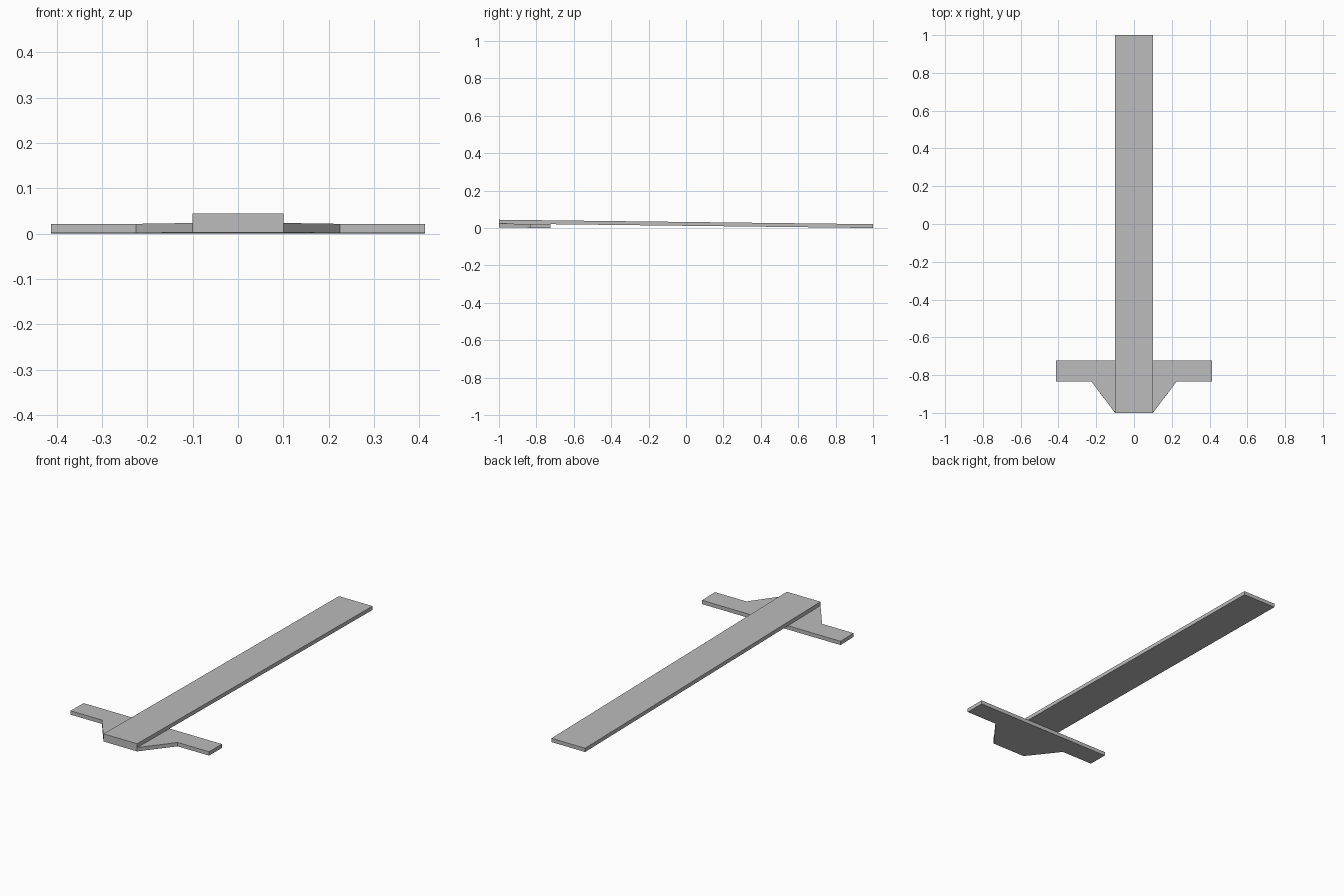
import bpy
import bmesh
import math
from mathutils import Matrix

cube = bpy.data.objects.get("Cube")
if cube:
    bpy.data.objects.remove(cube, do_unlink=True)

THICK = 0.0205
HEAD_BACK = -0.724
BLADE_HALF = 0.1

# The tool rests on the back edge of its head and the far end of its blade
tilt = math.atan(THICK / (1 - HEAD_BACK))
pivot = Matrix.Translation((0, 1, 0))
lean = pivot @ Matrix.Rotation(-tilt, 4, "X") @ pivot.inverted()

grey = bpy.data.materials.new("plain grey")
grey.use_nodes = True
colour = (0.5, 0.5, 0.5, 1)
grey.diffuse_color = colour
grey.node_tree.nodes["Principled BSDF"].inputs["Base Color"].default_value = colour


def plate(name, half_outline, z):
    """Flat plate from its right-hand outline, mirrored across x = 0."""
    outline = half_outline + [(-x, y) for x, y in reversed(half_outline)]
    bm = bmesh.new()
    face = bm.faces.new([bm.verts.new((x, y, z)) for x, y in outline])
    top = bmesh.ops.extrude_face_region(bm, geom=[face])["geom"]
    raised = [v for v in top if isinstance(v, bmesh.types.BMVert)]
    bmesh.ops.translate(bm, verts=raised, vec=(0, 0, THICK))
    bmesh.ops.recalc_face_normals(bm, faces=bm.faces)
    bm.transform(lean)
    mesh = bpy.data.meshes.new(name)
    bm.to_mesh(mesh)
    bm.free()
    mesh.materials.append(grey)
    obj = bpy.data.objects.new(name, mesh)
    bpy.context.collection.objects.link(obj)
    return obj


# Long straight blade
plate("blade", [(BLADE_HALF, -1), (BLADE_HALF, 1)], 0)

# Crosswise head with tapered nose, fixed under the blade
plate("head", [(BLADE_HALF, -1), (0.225, -0.835),
               (0.412, -0.835), (0.412, HEAD_BACK)], -THICK)
